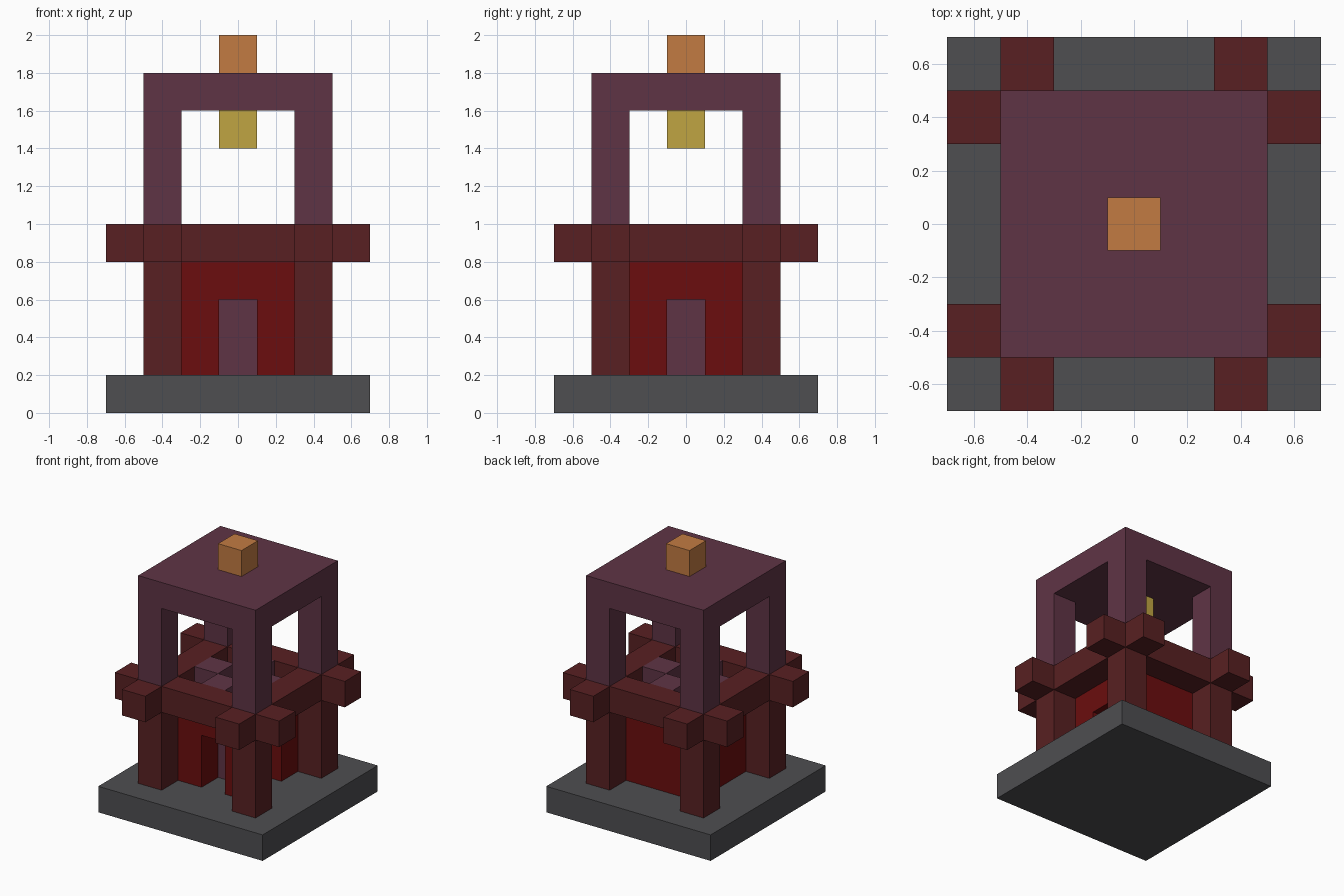
import bpy
import bmesh

cube = bpy.data.objects.get("Cube")
if cube:
    bpy.data.objects.remove(cube)

U = 0.2  # one block


def material(name, rgb):
    linear = [((c / 255 + 0.055) / 1.055) ** 2.4 for c in rgb] + [1]
    mat = bpy.data.materials.new(name)
    mat.use_nodes = True
    mat.diffuse_color = linear
    mat.node_tree.nodes["Principled BSDF"].inputs["Base Color"].default_value = linear
    return mat


stone = material("grey stone", (78, 78, 81))
timber = material("brown red timber", (88, 32, 34))
brick = material("deep red brick", (107, 13, 14))
plum = material("plum", (95, 52, 69))
copper = material("copper", (194, 123, 66))
gold = material("gold", (192, 165, 66))


def prism(name, plan, bottom, top, mat):
    """Extrude a plan outline, all in block units."""
    bm = bmesh.new()
    face = bm.faces.new([bm.verts.new((x * U, y * U, bottom * U)) for x, y in plan])
    up = bmesh.ops.extrude_face_region(bm, geom=[face])["geom"]
    verts = [v for v in up if isinstance(v, bmesh.types.BMVert)]
    bmesh.ops.translate(bm, verts=verts, vec=(0, 0, (top - bottom) * U))
    bmesh.ops.recalc_face_normals(bm, faces=bm.faces)
    mesh = bpy.data.meshes.new(name)
    bm.to_mesh(mesh)
    bm.free()
    mesh.materials.append(mat)
    obj = bpy.data.objects.new(name, mesh)
    bpy.context.collection.objects.link(obj)
    return obj


def block(name, x, y, bottom, top, mat, w=1, d=1):
    w, d = w / 2, d / 2
    plan = [(x - w, y - d), (x + w, y - d), (x + w, y + d), (x - w, y + d)]
    return prism(name, plan, bottom, top, mat)


# Base slab
block("base_slab", 0, 0, 0, 1, stone, 7, 7)

# Corner posts, lower timber and upper plum
for sx, side in ((-1, "right"), (1, "left")):
    for sy, end in ((-1, "front"), (1, "back")):
        block(f"lower_post_{end}_{side}", 2 * sx, 2 * sy, 1, 4, timber)
        block(f"upper_post_{end}_{side}", 2 * sx, 2 * sy, 5, 8, plum)

# Crossing beams with overhanging ends
for s, side, end in ((-1, "right", "front"), (1, "left", "back")):
    block(f"beam_{end}", 0, 2 * s, 4, 5, timber, 7, 1)
    block(f"beam_{side}", 2 * s, 0, 4, 5, timber, 1, 7)

# Brick chamber with doorways at the front and the left
h, w = 0.5, 1.5
prism("chamber_wall", [(-w, -w), (-h, -w), (-h, h), (w, h), (w, w), (-w, w)], 1, 3, brick)
block("chamber_corner", 1, -1, 1, 3, brick)
block("chamber_top", 0, 0, 3, 4, brick, 3, 3)
block("chamber_core", 0, 0, 1, 3, plum)

# Rim of four blocks around the central pit
for x, y, side in ((1, 0, "left"), (-1, 0, "right"), (0, 1, "back"), (0, -1, "front")):
    block(f"pit_rim_{side}", x, y, 4, 5, plum)
block("pit_floor", 0, 0, 4, 4.03, plum)

# Roof, hanging bell and finial
block("roof", 0, 0, 8, 9, plum, 5, 5)
block("bell", 0, 0, 7, 8, gold)
block("finial", 0, 0, 9, 10, copper)
